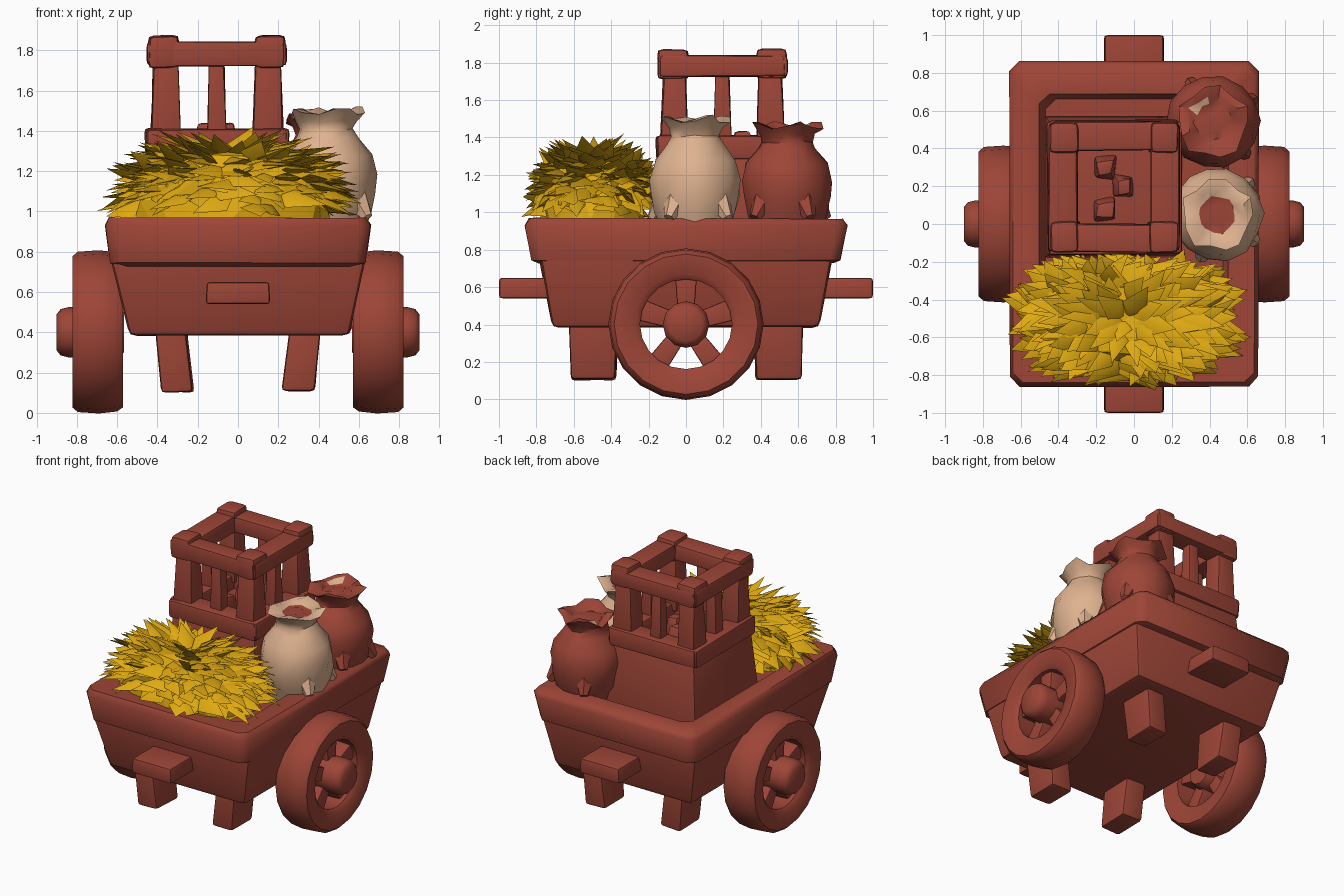
import bpy, bmesh, math, random
from mathutils import Vector, Matrix

if "Cube" in bpy.data.objects:
    bpy.data.objects.remove(bpy.data.objects["Cube"])

random.seed(4)


def mat(name, col):
    m = bpy.data.materials.new(name)
    m.diffuse_color = (*col, 1)
    m.use_nodes = True
    m.node_tree.nodes["Principled BSDF"].inputs["Base Color"].default_value = m.diffuse_color
    return m


RED = mat("red wood", (0.34, 0.060, 0.038))
GOLD = mat("golden hay", (0.74, 0.40, 0.006))
BEIGE = mat("beige cloth", (0.74, 0.45, 0.28))


def finish(name, bm, m, smooth=35, bevel=0.0):
    bmesh.ops.recalc_face_normals(bm, faces=bm.faces)
    if bevel:
        bmesh.ops.bevel(bm, geom=bm.edges[:], offset=bevel, segments=2,
                        profile=0.6, affect='EDGES', clamp_overlap=True)
    me = bpy.data.meshes.new(name)
    bm.to_mesh(me)
    bm.free()
    ob = bpy.data.objects.new(name, me)
    bpy.context.collection.objects.link(ob)
    me.materials.append(m)
    if smooth:
        bpy.ops.object.select_all(action='DESELECT')
        ob.select_set(True)
        bpy.context.view_layer.objects.active = ob
        bpy.ops.object.shade_smooth_by_angle(angle=math.radians(smooth))
    return ob


def jit(a):
    return Vector([random.uniform(-a, a) for _ in range(3)])


def block(name, z0, low, z1, high, bevel=0.02, wobble=0.006, m=RED):
    """Slightly uneven tapered box; low and high are (x0, x1, y0, y1)."""
    bm = bmesh.new()
    rings = []
    for z, (x0, x1, y0, y1) in ((z0, low), (z1, high)):
        rings.append([bm.verts.new(Vector((x, y, z)) + jit(wobble))
                      for x, y in ((x0, y0), (x1, y0), (x1, y1), (x0, y1))])
    a, b = rings
    bm.faces.new(a[::-1])
    bm.faces.new(b)
    for i in range(4):
        j = (i + 1) % 4
        bm.faces.new((a[i], a[j], b[j], b[i]))
    return finish(name, bm, m, bevel=bevel)


def rect(cx, cy, hx, hy):
    return (cx - hx, cx + hx, cy - hy, cy + hy)


def lathe(bm, profile, n, loc, closed=False, along_x=False, wobble=0.0):
    """Revolve (radius, height) points around z, or around x."""
    rings = []
    for r, h in profile:
        ring = []
        for k in range(n):
            t = 2 * math.pi * k / n
            u, v = r * math.cos(t), r * math.sin(t)
            p = Vector((h, u, v)) if along_x else Vector((u, v, h))
            ring.append(bm.verts.new(p + Vector(loc) + jit(wobble)))
        rings.append(ring)
    pairs = list(zip(rings, rings[1:]))
    if closed:
        pairs.append((rings[-1], rings[0]))
    else:
        bm.faces.new(rings[0][::-1])
        bm.faces.new(rings[-1])
    for a, b in pairs:
        for i in range(n):
            j = (i + 1) % n
            bm.faces.new((a[i], a[j], b[j], b[i]))
    return rings


# Cart body, and a broad rim around the sunken deck
block("cart_body", 0.385, rect(0.01, 0, 0.545, 0.71), 0.77, rect(0, 0, 0.63, 0.785), 0.035)
bm = bmesh.new()
rings = []
for x, y, z in ((0.60, 0.79, 0.73), (0.635, 0.825, 0.745), (0.66, 0.86, 0.93), (0.64, 0.84, 0.968),
                (0.50, 0.69, 0.96), (0.47, 0.66, 0.84)):
    c = 0.055
    ring = [(x, -y + c), (x, y - c), (x - c, y), (-x + c, y), (-x, y - c), (-x, -y + c), (-x + c, -y), (x - c, -y)]
    rings.append([bm.verts.new(Vector((*p, z)) + jit(0.004)) for p in ring])
for a, b in zip(rings, rings[1:]):
    for i in range(8):
        bm.faces.new((a[i], a[(i + 1) % 8], b[(i + 1) % 8], b[i]))
bm.faces.new(rings[0][::-1])
bm.faces.new(rings[-1])
finish("cart_rim", bm, RED, 50)

# Handles and legs
for s, side in ((-1, "front"), (1, "back")):
    y0, y1 = sorted((s * 0.72, s * 1.0))
    block(side + "_handle", 0.54, (-0.16, 0.16, y0, y1), 0.65, (-0.155, 0.155, y0, y1), 0.02, 0.0)
    for q, hand in ((-1, "left"), (1, "right")):
        block(side + "_" + hand + "_leg", 0.105, rect(q * 0.30, s * 0.495, 0.08, 0.12),
              0.45, rect(q * 0.335, s * 0.495, 0.075, 0.13), 0.022)

# Wheels with hub and five spokes
for q, hand in ((-1, "left"), (1, "right")):
    bm = bmesh.new()
    tire = [(0.25, 0.59), (0.375, 0.572), (0.395, 0.60), (0.405, 0.69),
            (0.398, 0.795), (0.375, 0.822), (0.27, 0.815), (0.24, 0.79)]
    lathe(bm, [(r, q * x) for r, x in tire], 20, (0, 0, 0.402), True, True)
    bmesh.ops.scale(bm, vec=(1, 1.025, 1), verts=bm.verts)
    finish(hand + "_wheel_rim", bm, RED, 50)
    bm = bmesh.new()
    hub = [(0.10, 0.565), (0.12, 0.6), (0.125, 0.84), (0.115, 0.88), (0.09, 0.9)]
    lathe(bm, [(r, q * x) for r, x in hub], 12, (0, 0, 0.4), False, True)
    finish(hand + "_wheel_hub", bm, RED, 50)
    for k in range(5):
        sp = block(f"{hand}_spoke_{k}", 0.08, rect(q * 0.69, 0, 0.07, 0.045),
                   0.28, rect(q * 0.69, 0, 0.07, 0.06), 0.012, 0.0)
        sp.data.transform(Matrix.Translation((0, 0, 0.4)) @ Matrix.Rotation(math.tau * k / 5, 4, 'X'))

# Crate: solid base, two square frames, posts and contents
CX, CY = -0.105, 0.195
block("crate_base", 0.82, rect(CX, CY, 0.365, 0.375), 1.31, rect(CX, CY, 0.33, 0.335), 0.015)


def frame(name, z0, z1, h, w):
    for s in (-1, 1):
        r = rect(CX + s * (h - w), CY, w, h - 0.01)
        block(f"{name}_side_{s}", z0, r, z1, r, 0.022)
        r = rect(CX, CY + s * (h - w), h - 0.01, w)
        block(f"{name}_end_{s}", z0, r, z1, r, 0.022)


frame("crate_lower_frame", 1.28, 1.41, 0.355, 0.075)
frame("crate_upper_frame", 1.725, 1.84, 0.345, 0.075)
for sx in (-1, 1):
    for sy in (-1, 1):
        px, py = CX + sx * 0.255, CY + sy * 0.255
        block("crate_corner_post", 1.36, rect(px, py, 0.075, 0.075),
              1.76, rect(px, py, 0.06, 0.06), 0.015)
        r = rect(CX + sx * 0.265, CY + sy * 0.265, 0.075, 0.082)
        block("crate_corner_cap", 1.71, r, 1.872, r, 0.03)
for dx, dy in ((1, 0), (-1, 0), (0, 1), (0, -1)):
    px, py = CX + dx * 0.26, CY + dy * 0.26
    block("crate_middle_post", 1.36, rect(px, py, 0.045, 0.045),
          1.76, rect(px, py, 0.034, 0.034), 0.01)
for x, y in ((-0.15, 0.08), (-0.06, 0.2), (-0.15, 0.3)):
    block("crate_lump", 1.3, rect(x, y, 0.06, 0.06), 1.43, rect(x, y, 0.04, 0.04), 0.02, 0.015)


# Tied sacks with ruffled mouth, corner tufts and contents
def sack(name, m, x, y, top, tufts, inner, shows):
    prof = [(0.17, 0.83), (0.20, 0.94), (0.222, 1.0), (0.24, 1.08), (0.245, 1.17), (0.22, 1.27),
            (0.155, 1.35), (0.135, 1.39), (0.145, 1.43), (0.185, 1.475),
            (0.14, 1.475), (0.10, 1.455), (0.055, 1.46)]
    k = (top - 0.94) / (1.49 - 0.94)
    bm = bmesh.new()
    rings = lathe(bm, [(r, 0.94 + (z - 0.94) * k) for r, z in prof], 14, (x, y, 0), wobble=0.008)
    for ring in rings[9:11]:
        for i, v in enumerate(ring):
            v.co.z += 0.022 * math.sin(i * math.tau * 4 / 14)
            v.co.xy += (v.co.xy - Vector((x, y))) * 0.1 * math.sin(i * 2.3)
    for deg in tufts:
        c, s = math.cos(math.radians(deg)), math.sin(math.radians(deg))
        rot = Vector((c * 0.6, s * 0.6, -0.8)).to_track_quat('Z', 'Y').to_matrix().to_4x4()
        bmesh.ops.create_cone(bm, cap_ends=True, segments=6, radius1=0.08, radius2=0.03, depth=0.15,
                              matrix=Matrix.Translation((x + c * 0.2, y + s * 0.2, 1.03)) @ rot)
    ob = finish(name, bm, m, 40)
    ob.data.materials.append(inner)
    for f in ob.data.polygons:
        d = f.center.xy - Vector((x, y))
        if f.normal.z > 0.4 and f.center.z > 1.38 and shows(d):
            f.material_index = 1


sack("beige_sack", BEIGE, 0.44, 0.05, 1.51, (-35, 45, 150, 250), RED, lambda d: d.length < 0.085)
sack("red_sack", RED, 0.42, 0.54, 1.475, (-45, 30, 120, 215), BEIGE,
     lambda d: 0.09 < d.length < 0.15 and d.y - d.x > 0.145)

# Hay pile: rounded core covered with broad pointed blades
HC, HS = Vector((-0.04, -0.50, 0.95)), Vector((0.60, 0.345, 0.43))


def spow(v, e):
    return math.copysign(abs(v) ** e, v)


def dome(t, p):
    c = spow(math.cos(p), 0.6)
    return Vector((c * spow(math.cos(t), 0.8), c * spow(math.sin(t), 0.8), spow(math.sin(p), 0.8)))


bm = bmesh.new()
for v in bmesh.ops.create_icosphere(bm, subdivisions=3, radius=1)['verts']:
    p = dome(math.atan2(v.co.y, v.co.x), math.asin(max(0, min(1, v.co.z))))
    v.co = HC + p * HS * 0.80 + jit(0.02)
finish("hay_core", bm, GOLD, 0)

bm = bmesh.new()
N = 250
for i in range(N):
    t = i * 2.39996 + random.uniform(-0.2, 0.2)
    p = math.asin(min(1, 0.01 + 0.98 * (i / N) ** 1.1))
    tip = HC + dome(t, p) * HS * random.uniform(0.96, 1.13)
    root = HC + dome(t + random.uniform(-0.35, 0.35), min(1.57, p + random.uniform(0.1, 0.5))) * HS * 0.72
    root.z = max(root.z, 0.99)
    tip.z = max(tip.z, 0.975)
    ax = (tip - root).normalized()
    out = (root - HC).normalized() + Vector((0, 0, 0.5)) + jit(0.3)
    side = out.cross(ax).normalized()
    up = ax.cross(side)
    w = random.uniform(0.05, 0.08)
    mid = root.lerp(tip, 0.35)
    base = [bm.verts.new(q) for q in (mid + side * w, mid + up * w * 0.4, mid - side * w, mid - up * w * 0.3)]
    e, b = bm.verts.new(tip), bm.verts.new(root)
    for k in range(4):
        bm.faces.new((base[k], base[(k + 1) % 4], e))
        bm.faces.new((base[(k + 1) % 4], base[k], b))
finish("hay_blades", bm, GOLD, 60)
